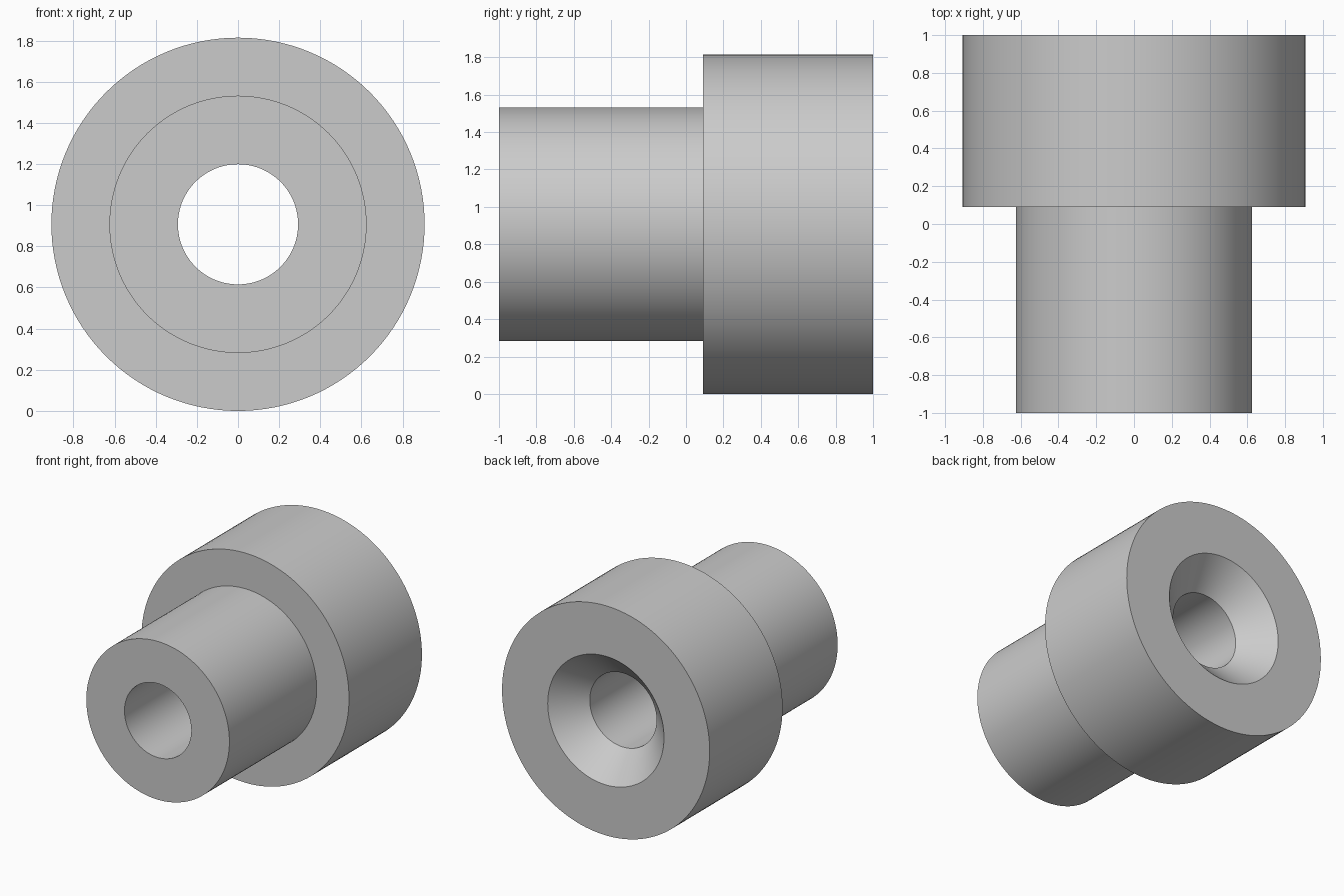
import bpy, bmesh, math
from mathutils import Vector

cube = bpy.data.objects.get("Cube")
if cube:
    bpy.data.objects.remove(cube, do_unlink=True)

SEGMENTS = 128
HEAD_R, SHANK_R, BORE_R, SINK_R = 0.907, 0.625, 0.292, 0.508
STEP_Y = 0.09
SINK_Y = 1 - (SINK_R - BORE_R)   # 45 degree countersink

# Plain grey metal
grey = bpy.data.materials.new("grey metal")
grey.use_nodes = True
colour = (0.6, 0.6, 0.6, 1)
grey.diffuse_color = colour
grey.node_tree.nodes["Principled BSDF"].inputs["Base Color"].default_value = colour

# Closed half section (radius, y): shank, shoulder, head, countersink, bore
section = [(BORE_R, -1), (SHANK_R, -1), (SHANK_R, STEP_Y), (HEAD_R, STEP_Y),
           (HEAD_R, 1), (SINK_R, 1), (BORE_R, SINK_Y)]

# Revolve the section about the y axis
bm = bmesh.new()
verts = [bm.verts.new((r, y, 0)) for r, y in section]
edges = [bm.edges.new((a, b)) for a, b in zip(verts, verts[1:] + verts[:1])]
bmesh.ops.spin(bm, geom=verts + edges, cent=(0, 0, 0), axis=(0, 1, 0),
               angle=math.tau, steps=SEGMENTS)
bmesh.ops.remove_doubles(bm, verts=bm.verts, dist=1e-4)
bmesh.ops.recalc_face_normals(bm, faces=bm.faces)
bmesh.ops.translate(bm, verts=bm.verts, vec=Vector((0, 0, HEAD_R)))

mesh = bpy.data.meshes.new("stepped_bushing")
bm.to_mesh(mesh)
bm.free()
mesh.materials.append(grey)
bushing = bpy.data.objects.new("stepped_bushing", mesh)
bpy.context.collection.objects.link(bushing)

# Smooth round walls, sharp rims
bpy.ops.object.select_all(action="DESELECT")
bushing.select_set(True)
bpy.context.view_layer.objects.active = bushing
bpy.ops.object.shade_smooth_by_angle(angle=math.radians(30))
